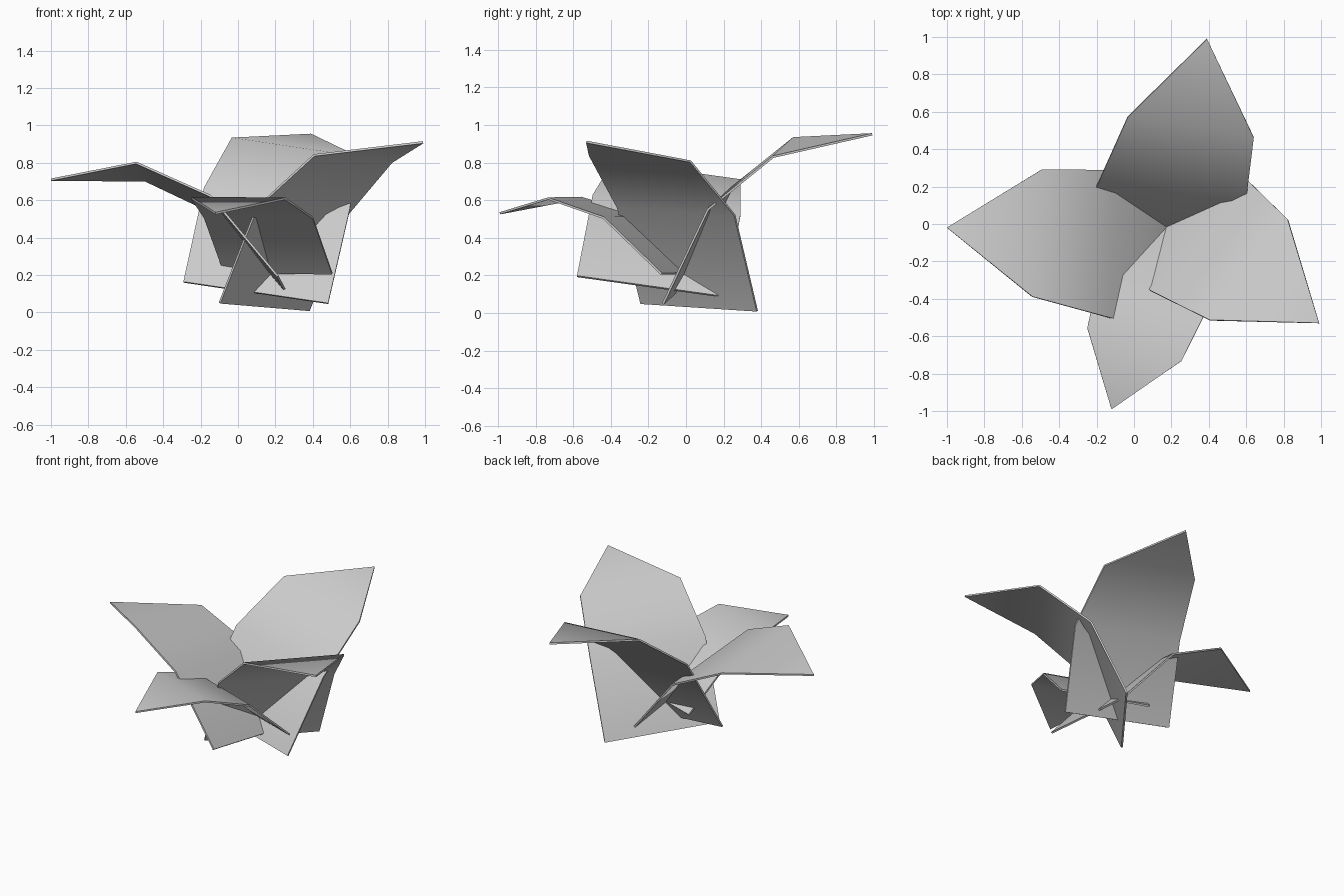
import bpy
from mathutils import Vector

cube = bpy.data.objects.get("Cube")
if cube:
    bpy.data.objects.remove(cube, do_unlink=True)

# Single grey material
grey = bpy.data.materials.new("light_grey")
grey.use_nodes = True
grey.diffuse_color = (0.6, 0.6, 0.6, 1)
grey.node_tree.nodes["Principled BSDF"].inputs["Base Color"].default_value = (0.6, 0.6, 0.6, 1)

# Unit leaf: rows of (half width, distance along, bulge), ending in a tip
ROWS = [(0.287, 0, 0), (0.289, 0.373, 0.175), (0.25, 0.695, 0.175)]


def leaf(name, left, right, tip):
    """Folded leaf placed by its two base corners and its tip."""
    left, right, tip = Vector(left), Vector(right), Vector(tip)
    base = (left + right) / 2
    along = tip - base
    size = along.length
    along.normalize()
    across = right - left
    across = (across - across.dot(along) * along).normalized()
    normal = across.cross(along)

    verts = []
    for half, dist, bulge in ROWS:
        for side in (-1, 1):
            verts.append(base + size * (side * half * across + dist * along + bulge * normal))
    verts.append(tip)
    faces = [(0, 1, 3, 2), (2, 3, 5, 4), (4, 5, 6)]

    mesh = bpy.data.meshes.new(name)
    mesh.from_pydata(verts, [], faces)
    mesh.materials.append(grey)
    obj = bpy.data.objects.new(name, mesh)
    bpy.context.collection.objects.link(obj)

    # Thin sheet, smooth over the folds and sharp at the rim
    sheet = obj.modifiers.new("thickness", "SOLIDIFY")
    sheet.thickness = 0.012
    sheet.offset = 0
    bpy.ops.object.select_all(action="DESELECT")
    obj.select_set(True)
    bpy.context.view_layer.objects.active = obj
    bpy.ops.object.modifier_apply(modifier=sheet.name)
    bpy.ops.object.shade_smooth_by_angle(angle=1.0)


# Four leaves crossing at the centre
leaf("back_leaf", (-0.29, 0, 0.16), (0.48, -0.12, 0.05), (0.39, 0.99, 0.95))
leaf("right_leaf", (0.2, -0.58, 0.2), (0.28, 0.2, 0.08), (-1, -0.02, 0.71))
leaf("small_front_leaf", (0.52, -0.11, 0.2), (-0.09, 0.05, 0.22), (-0.12, -0.99, 0.53))
leaf("left_leaf", (0.38, 0.38, 0.01), (-0.1, -0.24, 0.05), (0.99, -0.53, 0.91))
